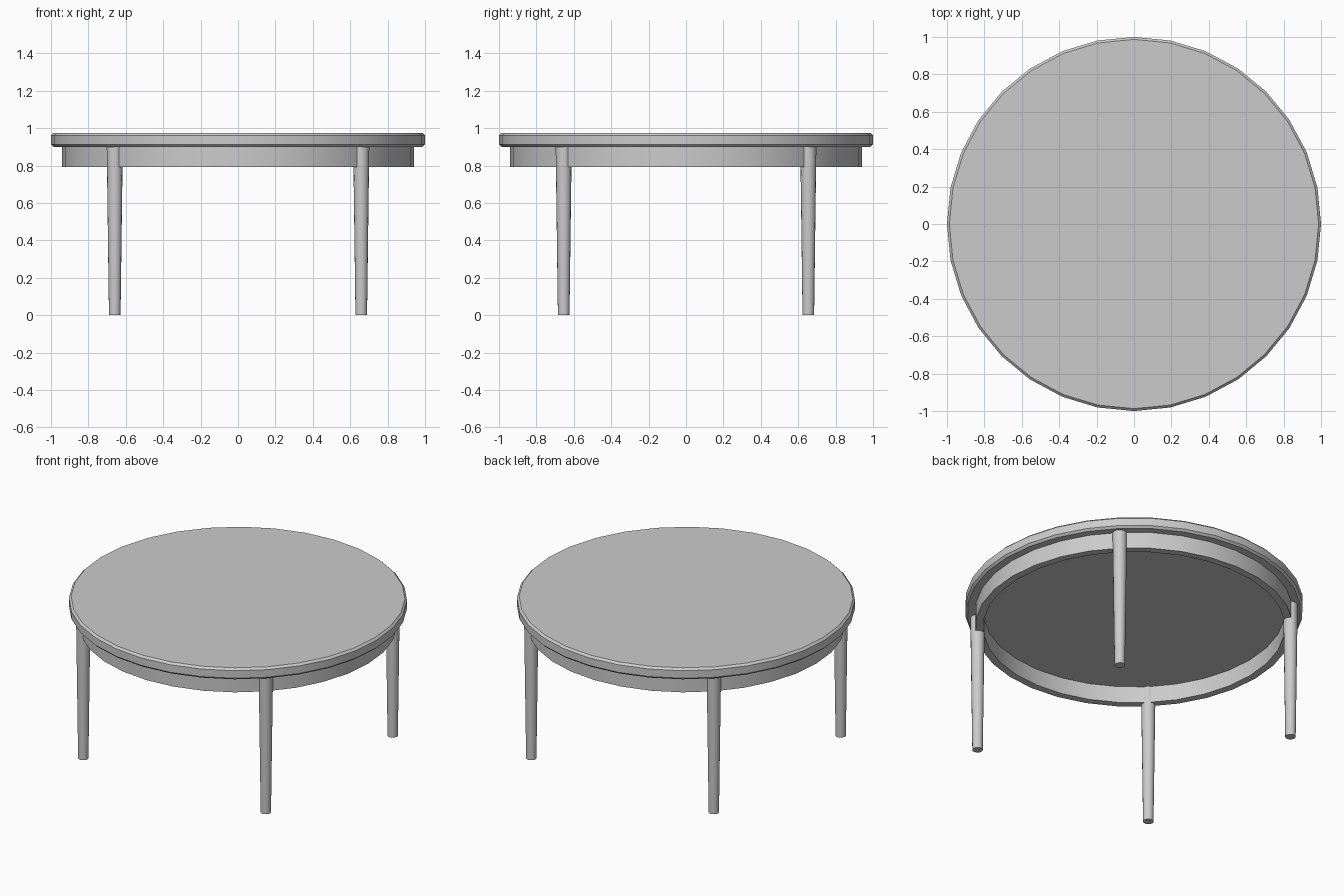
import bpy, bmesh, math

if "Cube" in bpy.data.objects:
    bpy.data.objects.remove(bpy.data.objects["Cube"])

SIDES = 32


def lathe(name, profile, sides, loc=(0, 0, 0), closed=False):
    """Revolve (radius, z) points; open profiles get capped at both ends."""
    bm = bmesh.new()
    rings = [[bm.verts.new((r * math.cos(2 * math.pi * i / sides),
                            r * math.sin(2 * math.pi * i / sides), z))
              for i in range(sides)] for r, z in profile]
    pairs = list(zip(rings, rings[1:]))
    if closed:
        pairs.append((rings[-1], rings[0]))
    else:
        bm.faces.new(rings[0])
        bm.faces.new(rings[-1])
    for a, b in pairs:
        for i in range(sides):
            j = (i + 1) % sides
            bm.faces.new((a[i], a[j], b[j], b[i]))
    bmesh.ops.recalc_face_normals(bm, faces=bm.faces)
    mesh = bpy.data.meshes.new(name)
    bm.to_mesh(mesh)
    bm.free()
    obj = bpy.data.objects.new(name, mesh)
    obj.location = loc
    bpy.context.collection.objects.link(obj)
    bpy.ops.object.select_all(action='DESELECT')
    obj.select_set(True)
    bpy.context.view_layer.objects.active = obj
    bpy.ops.object.shade_smooth_by_angle(angle=math.radians(30))
    return obj


# Round top with chamfered rims
lathe("table_top", [(0.987, 0.90), (1.0, 0.913), (1.0, 0.962), (0.987, 0.975)], SIDES)

# Hollow apron ring under the top
lathe("apron", [(0.94, 0.793), (0.94, 0.90), (0.893, 0.90), (0.893, 0.793)],
      SIDES, closed=True)

# Four tapered legs set into the apron
for y_name, sy in (("front", -1), ("back", 1)):
    for x_name, sx in (("left", -1), ("right", 1)):
        lathe(f"{y_name}_{x_name}_leg", [(0.031, 0.0), (0.043, 0.90)], 16,
              (sx * 0.659, sy * 0.654, 0))
